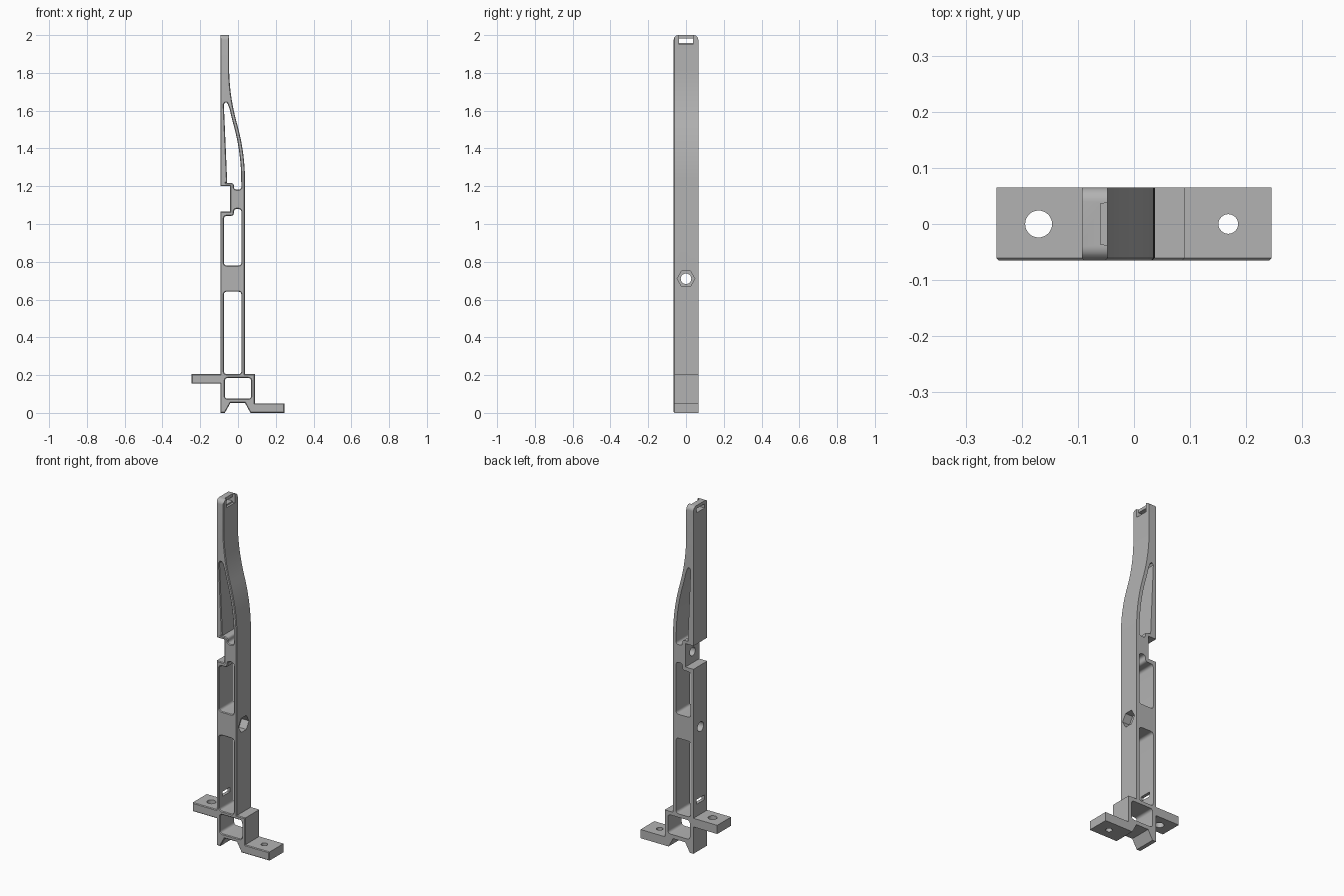
import bpy, bmesh, math
from mathutils import Vector, Matrix

cube = bpy.data.objects.get("Cube")
if cube:
    bpy.data.objects.remove(cube)

grey = bpy.data.materials.new("plain_grey")
grey.use_nodes = True
colour = (0.45, 0.45, 0.45, 1)
grey.diffuse_color = colour
grey.node_tree.nodes["Principled BSDF"].inputs["Base Color"].default_value = colour

HALF = 0.065           # half depth of the bracket
CHAMFER = 0.004
LEFT, RIGHT = -0.093, 0.037
TIP = -0.047           # right edge of the slim top
BEND_LOW, BEND_HIGH = 1.23, 1.83


def bend(z):
    """Right edge of the column: two parabolas joined at the middle."""
    t = min(max((BEND_HIGH - z) / (BEND_HIGH - BEND_LOW), 0), 1)
    s = 2 * t * t if t < 0.5 else 1 - 2 * (1 - t) ** 2
    return TIP + (RIGHT - TIP) * s


def rounded(points, radius, steps=5):
    """Replace each corner of a polygon by a small curve."""
    result = []
    for i, p in enumerate(points):
        p, a, b = Vector(p), Vector(points[i - 1]), Vector(points[(i + 1) % len(points)])
        start = p + (a - p).normalized() * min(radius, (a - p).length * 0.45)
        end = p + (b - p).normalized() * min(radius, (b - p).length * 0.45)
        for k in range(steps + 1):
            t = k / steps
            result.append(start * (1 - t) ** 2 + p * 2 * t * (1 - t) + end * t * t)
    return result


def window(x0, x1, z0, z1):
    return rounded([(x0, z0), (x1, z0), (x1, z1), (x0, z1)], 0.018)


def prism(name, points, low, high, axis):
    """Extrude a polygon along x (points are y, z) or z (points are x, y)."""
    def place(p, h):
        return (h, p[0], p[1]) if axis == "x" else (p[0], p[1], h)
    bm = bmesh.new()
    rings = [[bm.verts.new(place(p, h)) for p in points] for h in (low, high)]
    bm.faces.new(rings[0])
    bm.faces.new(rings[1])
    n = len(points)
    for i in range(n):
        j = (i + 1) % n
        bm.faces.new((rings[0][i], rings[0][j], rings[1][j], rings[1][i]))
    bmesh.ops.recalc_face_normals(bm, faces=bm.faces)
    mesh = bpy.data.meshes.new(name)
    bm.to_mesh(mesh)
    bm.free()
    obj = bpy.data.objects.new(name, mesh)
    bpy.context.collection.objects.link(obj)
    return obj


def circle(cx, cy, r, n=32):
    return [(cx + r * math.cos(math.tau * i / n), cy + r * math.sin(math.tau * i / n))
            for i in range(n)]


def rect(half_y, z0, z1):
    return [(-half_y, z0), (half_y, z0), (half_y, z1), (-half_y, z1)]


# Outline: feet, block, bent column and side notch
curve_z = [BEND_LOW + (BEND_HIGH - BEND_LOW) * i / 24 for i in range(25)]
outline = [(LEFT, 0), (-0.07, 0), (-0.04, 0.053), (0.037, 0.053), (0.066, 0),
           (0.245, 0), (0.245, 0.05), (0.09, 0.05), (0.09, 0.205), (RIGHT, 0.205)]
outline += [(bend(z), z) for z in curve_z]
outline += [(TIP, 2), (LEFT, 2), (LEFT, 1.2), (-0.042, 1.2), (-0.042, 1.065), (LEFT, 1.065),
            (LEFT, 0.205), (-0.245, 0.205), (-0.245, 0.155), (LEFT, 0.155)]

# Windows through the column
INNER_L, INNER_R = -0.075, 0.018
middle = rounded([(INNER_L, 0.78), (INNER_R, 0.78), (INNER_R, 1.08), (-0.022, 1.08),
                  (-0.022, 1.043), (INNER_L, 1.043)], 0.018)
side = [Vector((bend(z) - 0.02, z)) for z in curve_z if z < 1.61]
upper = rounded([(INNER_L, 1.217), (-0.022, 1.217), (-0.022, 1.182), (INNER_R, 1.182),
                 (INNER_R, 1.22)], 0.018)[:-6]
top = [(-0.054, 1.635), (-0.06, 1.643), (-0.068, 1.643), (INNER_L, 1.633)]
windows = [window(-0.07, 0.07, 0.075, 0.185), window(INNER_L, INNER_R, 0.205, 0.642),
           middle, upper + side + top]

# Extruded profile with chamfered rims
curve = bpy.data.curves.new("profile", "CURVE")
curve.dimensions = "2D"
curve.fill_mode = "BOTH"
curve.extrude = HALF
curve.bevel_depth = CHAMFER
curve.bevel_resolution = 0
curve.offset = -CHAMFER
for loop in [outline] + windows:
    spline = curve.splines.new("POLY")
    spline.points.add(len(loop) - 1)
    for point, p in zip(spline.points, loop):
        point.co = (p[0], p[1], 0, 1)
    spline.use_cyclic_u = True
helper = bpy.data.objects.new("profile", curve)
bpy.context.collection.objects.link(helper)
bpy.context.view_layer.update()
mesh = bpy.data.meshes.new_from_object(helper.evaluated_get(bpy.context.evaluated_depsgraph_get()))
bpy.data.objects.remove(helper)
mesh.transform(Matrix.Translation((0, CHAMFER, 0)) @ Matrix.Rotation(math.pi / 2, 4, "X"))
bm = bmesh.new()
bm.from_mesh(mesh)
bmesh.ops.remove_doubles(bm, verts=bm.verts, dist=0.00002)
bmesh.ops.recalc_face_normals(bm, faces=bm.faces)
bm.to_mesh(mesh)
bm.free()
bracket = bpy.data.objects.new("bracket", mesh)
bpy.context.collection.objects.link(bracket)
mesh.materials.clear()
mesh.materials.append(grey)

# Cutters: flat back, rounded tip, bolt holes, nut pocket and slots
cutters = [
    prism("back_trim", [(-1, HALF), (1, HALF), (1, 1), (-1, 1)], -1, 3, "z"),
    prism("left_foot_hole", circle(-0.17, 0, 0.024), 0.1, 0.25, "z"),
    prism("right_foot_hole", circle(0.168, 0, 0.0175), -0.1, 0.07, "z"),
    prism("bolt_hole", circle(0, 0.71, 0.028), -0.2, 0.2, "x"),
    prism("nut_pocket", circle(0, 0.71, 0.047, 6), -0.01, 0.2, "x"),
    prism("notch_hole", circle(0, 1.13, 0.025), -0.06, 0.01, "x"),
    prism("strap_slot", rect(0.035, 0.275, 0.302), -0.2, -0.03, "x"),
    prism("tip_slot", rect(0.036, 1.958, 1.982), -0.2, 0, "x"),
]
recess = prism("tip_recess", rect(0.045, 1.95, 2.1), -0.06, 0, "x")
for v in recess.data.vertices:
    if v.co.x < -0.05:
        v.co.y *= 0.8
cutters.append(recess)
R = 0.025
for s in (-1, 1):
    arc = [(s * (HALF - R + R * math.sin(a)), 2 - R + R * math.cos(a))
           for a in (math.pi / 2 * i / 8 for i in range(9))]
    corner = arc + [(s * 0.1, 2 - R), (s * 0.1, 2.1), (s * (HALF - R), 2.1)]
    cutters.append(prism("tip_corner", corner, -0.2, 0.1, "x"))

bpy.context.view_layer.objects.active = bracket
bracket.select_set(True)
for cutter in cutters:
    cutter.hide_render = True
    mod = bracket.modifiers.new(cutter.name, "BOOLEAN")
    mod.object = cutter
    mod.operation = "DIFFERENCE"
    mod.solver = "EXACT"
    bpy.ops.object.modifier_apply(modifier=mod.name)
    bpy.data.objects.remove(cutter)
bpy.ops.object.shade_smooth_by_angle(angle=math.radians(30))
